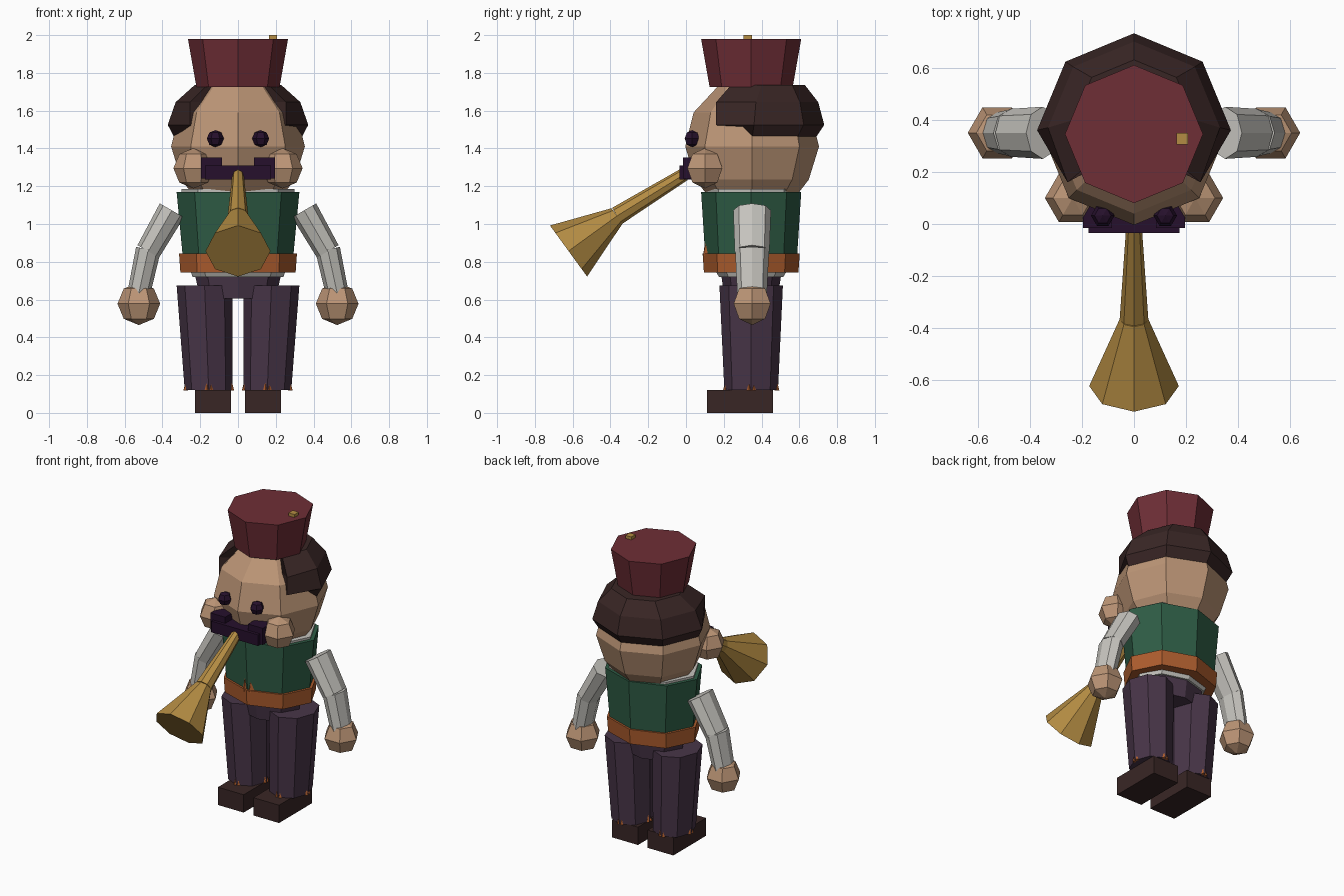
import bpy, bmesh, math
from mathutils import Vector, Matrix

cube = bpy.data.objects.get("Cube")
if cube:
    bpy.data.objects.remove(cube)

CY = 0.345  # depth of the body axis


def material(name, r, g, b):
    lin = [((c / 255 + 0.055) / 1.055) ** 2.4 for c in (r, g, b)] + [1]
    m = bpy.data.materials.new(name)
    m.use_nodes = True
    m.diffuse_color = lin
    bsdf = m.node_tree.nodes["Principled BSDF"]
    bsdf.inputs["Base Color"].default_value = lin
    bsdf.inputs["Roughness"].default_value = 0.9
    return m


skin = material("skin", 188, 149, 118)
red = material("dark red felt", 110, 46, 54)
brown = material("dark brown", 57, 38, 37)
green = material("green cloth", 46, 92, 69)
white = material("shirt white", 198, 196, 190)
orange = material("orange leather", 172, 92, 45)
purple = material("purple cloth", 72, 53, 72)
plum = material("dark plum", 38, 16, 44)
gold = material("brass", 180, 140, 67)


def finish(name, bm, mat):
    bmesh.ops.recalc_face_normals(bm, faces=bm.faces)
    me = bpy.data.meshes.new(name)
    bm.to_mesh(me)
    bm.free()
    me.materials.append(mat)
    ob = bpy.data.objects.new(name, me)
    bpy.context.collection.objects.link(ob)
    return ob


def loft(name, rings, mat, sides=8):
    """Skin a closed solid through rings of (centre, half axis, half axis)."""
    bm = bmesh.new()
    loops = []
    for c, u, v in rings:
        angles = [2 * math.pi * k / sides for k in range(sides)]
        loops.append([bm.verts.new(c + u * math.cos(a) + v * math.sin(a)) for a in angles])
    for a, b in zip(loops, loops[1:]):
        for k in range(sides):
            j = (k + 1) % sides
            bm.faces.new((a[k], a[j], b[j], b[k]))
    bm.faces.new(loops[0])
    bm.faces.new(loops[-1])
    return finish(name, bm, mat)


def upright(name, profile, mat):
    """Profile rows are (x, y, z, x radius, y radius)."""
    return loft(name, [(Vector((x, y, z)), Vector((rx, 0, 0)), Vector((0, ry, 0)))
                       for x, y, z, rx, ry in profile], mat)


def tube(name, path, mat):
    """Path rows are (point, width radius, depth radius); 'depth' runs along side."""
    rings = []
    for i, (p, a, b, side) in enumerate(path):
        d = (path[min(i + 1, len(path) - 1)][0] - path[max(i - 1, 0)][0]).normalized()
        side = side.normalized()
        rings.append((p, d.cross(side) * a, side * b))
    return loft(name, rings, mat)


def box(name, lo, hi, mat):
    bm = bmesh.new()
    lo, hi = Vector(lo), Vector(hi)
    bmesh.ops.create_cube(bm, size=1, matrix=Matrix.Translation((lo + hi) / 2)
                          @ Matrix.Diagonal((*(hi - lo), 1)))
    return finish(name, bm, mat)


def ball(name, centre, r, mat):
    bm = bmesh.new()
    bmesh.ops.create_uvsphere(bm, u_segments=6, v_segments=4, radius=r,
                              matrix=Matrix.Translation(centre) @ Matrix.Rotation(math.pi / 2, 4, "Z"))
    return finish(name, bm, mat)


def spike(name, base, r, height, mat):
    bm = bmesh.new()
    bmesh.ops.create_cone(bm, cap_ends=True, segments=4, radius1=r, radius2=0, depth=height,
                          matrix=Matrix.Translation(Vector(base) + Vector((0, 0, height / 2))))
    return finish(name, bm, mat)


# Head
upright("head", [(0, 0.35, z, r, r) for z, r in
                 ((1.17, 0.25), (1.235, 0.30), (1.41, 0.354), (1.59, 0.31), (1.73, 0.18))], skin)

# Hair: a full cap whose front corners are drawn back to open the face
hair = upright("hair", [(0, cy, z, r, r) for cy, z, r in
                        ((0.35, 1.455, 0.335), (0.36, 1.525, 0.372),
                         (0.37, 1.645, 0.33), (0.4, 1.735, 0.23))], brown)
for v in hair.data.vertices:
    if v.co.y < 0.3 and v.co.z < 1.7:
        if abs(v.co.x) < 0.01:
            v.co.y = 0.3
        elif v.co.z < 1.5:
            v.co = (math.copysign(0.2, v.co.x), 0.2, 1.5)
        else:
            v.co.x = math.copysign(0.255, v.co.x)
            v.co.y = 0.16

# Hat with a small tassel
upright("hat", [(0, CY, 1.725, 0.22, 0.22), (0, CY, 1.98, 0.265, 0.265)], red)
box("hat_tassel", (0.163, 0.305, 1.75), (0.207, 0.35, 2.0), gold)

# Torso
upright("shirt", [(0, CY, 0.72, 0.24, 0.17), (0, CY, 0.8, 0.27, 0.22),
                  (0, CY, 1.185, 0.3, 0.245)], white)
upright("vest", [(0, CY, 0.78, 0.288, 0.24), (0, CY, 1.17, 0.325, 0.265)], green)
upright("belt", [(0, CY, 0.742, 0.305, 0.25), (0, CY, 0.843, 0.312, 0.257)], orange)
for x, h in ((-0.02, 0.17), (0.02, 0.12)):
    spike("vest_trim", (x, 0.115, 0.83), 0.025, h, orange)
upright("trouser_seat", [(0, CY, 0.605, 0.2, 0.14), (0, CY, 0.74, 0.23, 0.16)], purple)

# Moustache
box("moustache_middle", (-0.175, -0.035, 1.235), (0.175, 0.09, 1.31), plum)

# Horn
across = Vector((1, 0, 0))
tube("horn_pipe", [(Vector((0, -0.01, 1.262)), 0.035, 0.03, across),
                   (Vector((0, -0.365, 1.043)), 0.05, 0.055, across)], gold)
bell_axis = Vector((0, -0.81, -0.59))
rim_up = bell_axis.cross(across).normalized()
loft("horn_bell", [(Vector((0, -0.365, 1.043)), across * 0.055, rim_up * 0.05),
                   (Vector((0, -0.622, 0.857)), across * 0.172, rim_up * 0.167)], gold)

# Mirrored parts
for s, tag in ((1, "left"), (-1, "right")):
    ball(tag + "_cheek", (s * 0.235, 0.1, 1.295), 0.107, skin)
    ball(tag + "_eye", (s * 0.12, 0.032, 1.452), 0.045, plum)
    box(tag + "_moustache_tip", (min(s * 0.085, s * 0.195), -0.015, 1.24),
        (max(s * 0.085, s * 0.195), 0.09, 1.352), plum)

    # Arm
    depth = Vector((0, 1, 0))
    shoulder, elbow, wrist = (Vector((s * x, 0.35, z)) for x, z in
                              ((0.35, 1.072), (0.475, 0.855), (0.528, 0.62)))
    tube(tag + "_upper_arm", [(shoulder, 0.074, 0.1, depth), (elbow, 0.066, 0.092, depth)], white)
    tube(tag + "_forearm", [(elbow + Vector((0, 0, 0.01)), 0.066, 0.09, depth),
                            (wrist, 0.06, 0.078, depth)], white)
    ball(tag + "_hand", (s * 0.525, 0.35, 0.578), 0.113, skin)

    # Leg with ragged hem and shoe
    upright(tag + "_trouser_leg", [(s * 0.155, CY, 0.12, 0.127, 0.142),
                                   (s * 0.177, CY, 0.675, 0.148, 0.168)], purple)
    for k in range(4):
        for da, h in ((-0.08, 0.05), (0.1, 0.035)):
            a = k * math.pi / 2 + da
            spike(tag + "_hem_tatter", (s * 0.155 + 0.122 * math.cos(a),
                                        CY + 0.137 * math.sin(a), 0.118), 0.013, h, orange)
    box(tag + "_shoe", (s * 0.132 - 0.096, 0.112, 0), (s * 0.132 + 0.096, 0.46, 0.12), brown)
